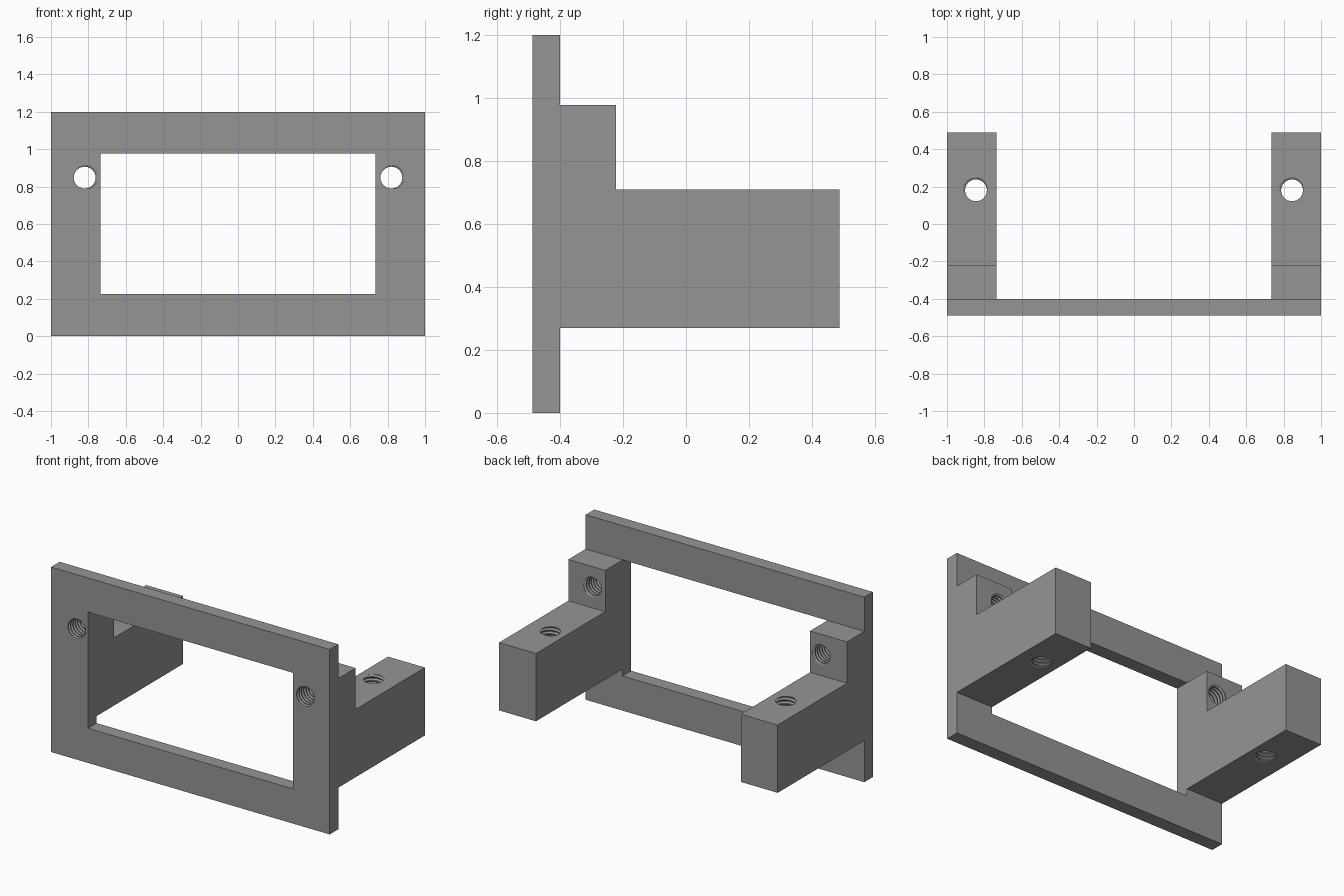
import bpy, bmesh, math
from mathutils import Matrix

if "Cube" in bpy.data.objects:
    bpy.data.objects.remove(bpy.data.objects["Cube"])

FRONT, PLATE_BACK, STEP, BACK = -0.488, -0.40, -0.222, 0.488
OPEN_X, OPEN_LOW, OPEN_TOP = 0.735, 0.225, 0.978
ARM_LOW, ARM_TOP = 0.27, 0.71

grey = bpy.data.materials.new("grey")
grey.diffuse_color = (0.30, 0.30, 0.30, 1)
grey.use_nodes = True
grey.node_tree.nodes["Principled BSDF"].inputs["Base Color"].default_value = grey.diffuse_color


def finish(name, bm):
    bmesh.ops.recalc_face_normals(bm, faces=bm.faces)
    mesh = bpy.data.meshes.new(name)
    bm.to_mesh(mesh)
    bm.free()
    mesh.materials.append(grey)
    ob = bpy.data.objects.new(name, mesh)
    bpy.context.collection.objects.link(ob)
    return ob


def prism(name, points, offset):
    """Extrude a flat outline along an offset vector."""
    bm = bmesh.new()
    face = bm.faces.new([bm.verts.new(p) for p in points])
    new = bmesh.ops.extrude_face_region(bm, geom=[face])["geom"]
    verts = [v for v in new if isinstance(v, bmesh.types.BMVert)]
    bmesh.ops.translate(bm, verts=verts, vec=offset)
    return finish(name, bm)


def box_y(name, x, z0, z1, y0, y1):
    return prism(name, [(-x, y0, z0), (x, y0, z0), (x, y0, z1), (-x, y0, z1)],
                 (0, y1 - y0, 0))


def thread_cutter(name, matrix, length, minor=0.0585, major=0.0705, pitch=0.0238, n=24):
    """Closed screw solid along local z, swept as a helical strip."""
    bm = bmesh.new()
    profile = [(0, minor), (0.25, minor), (0.56, major), (0.69, major)]
    total = n * math.ceil(length / pitch)
    rows = []
    for k in range(total + n + 1):
        a = 2 * math.pi * k / n
        rows.append([bm.verts.new((r * math.cos(a), r * math.sin(a), pitch * (k / n + t)))
                     for t, r in profile])
    # strip for one turn: profile points of this turn, then start of the next
    strip = [rows[k] + [rows[k + n][0]] for k in range(total + 1)]
    for a, b in zip(strip, strip[1:]):
        for i in range(4):
            bm.faces.new((a[i], b[i], b[i + 1]))
            bm.faces.new((a[i], b[i + 1], a[i + 1]))
    # end caps fanned to a centre point
    low = [rows[k][0] for k in range(n + 1)] + strip[0][3:0:-1]
    high = [rows[k][0] for k in range(total, total + n + 1)] + strip[-1][3:0:-1]
    for loop, z in ((low, 0), (high, pitch * (total / n + 1))):
        c = bm.verts.new((0, 0, z))
        for a, b in zip(loop, loop[1:] + loop[:1]):
            bm.faces.new((a, b, c))
    loose = [v for v in bm.verts if not v.link_faces]
    bmesh.ops.delete(bm, geom=loose, context='VERTS')
    bmesh.ops.transform(bm, matrix=matrix, verts=bm.verts)
    return finish(name, bm)


def combine(target, other, operation):
    mod = target.modifiers.new(operation.lower(), 'BOOLEAN')
    mod.operation, mod.solver, mod.object = operation, 'EXACT', other
    bpy.context.view_layer.objects.active = target
    bpy.ops.object.modifier_apply(modifier=mod.name)
    bpy.data.objects.remove(other)


# Front plate with its rectangular opening
bracket = box_y("mounting_bracket", 1.0, 0, 1.2, FRONT, PLATE_BACK)
opening = box_y("opening_cutter", OPEN_X, OPEN_LOW, OPEN_TOP, FRONT - 0.1, PLATE_BACK + 0.1)
combine(bracket, opening, 'DIFFERENCE')

# Stepped arms behind the plate
outline = [(PLATE_BACK - 0.04, ARM_LOW), (BACK, ARM_LOW), (BACK, ARM_TOP),
           (STEP, ARM_TOP), (STEP, OPEN_TOP), (PLATE_BACK - 0.04, OPEN_TOP)]
for x0 in (-1.0, OPEN_X):
    arm = prism("arm", [(x0, y, z) for y, z in outline], (1 - OPEN_X, 0, 0))
    combine(bracket, arm, 'UNION')

# Threaded screw holes: one through the plate and one down each arm
for s in (-1, 1):
    across = Matrix.Translation((s * 0.82, FRONT - 0.06, 0.848)) @ Matrix.Rotation(-math.pi / 2, 4, 'X')
    combine(bracket, thread_cutter("plate_hole_cutter", across, STEP - FRONT + 0.10), 'DIFFERENCE')
    down = Matrix.Translation((s * 0.845, 0.18, ARM_LOW - 0.06))
    combine(bracket, thread_cutter("arm_hole_cutter", down, ARM_TOP - ARM_LOW + 0.10), 'DIFFERENCE')
